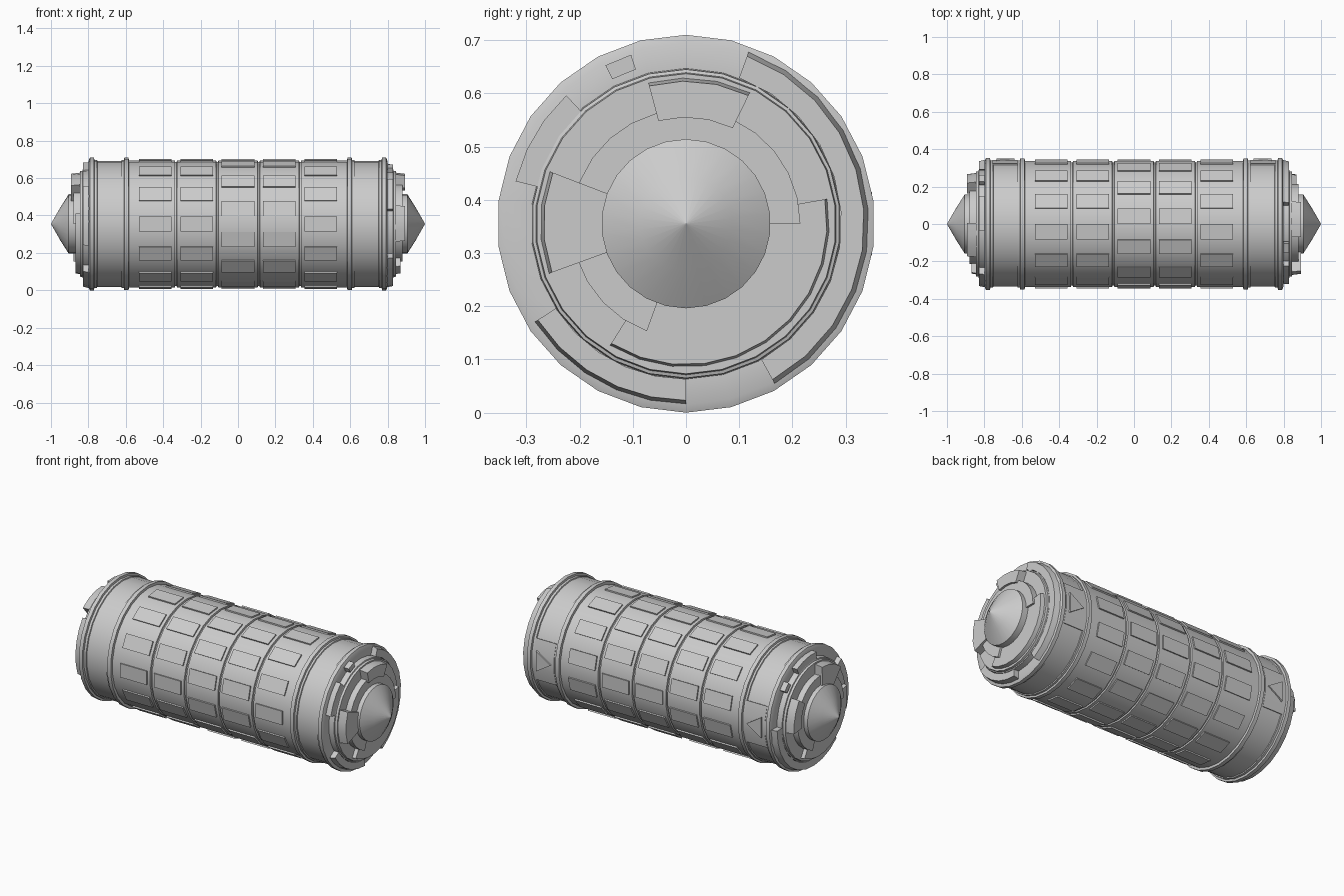
import bpy, bmesh
from math import cos, sin, radians, ceil

if "Cube" in bpy.data.objects:
    bpy.data.objects.remove(bpy.data.objects["Cube"])

CZ, N = 0.355, 26            # axis height, number of sides
STEP = 360 / N


def pt(x, r, a):
    a = radians(a)
    return (x, r * cos(a), CZ + r * sin(a))


def finish(name, bm):
    bmesh.ops.remove_doubles(bm, verts=bm.verts, dist=1e-5)
    bmesh.ops.recalc_face_normals(bm, faces=bm.faces)
    me = bpy.data.meshes.new(name)
    bm.to_mesh(me)
    bm.free()
    ob = bpy.data.objects.new(name, me)
    bpy.context.collection.objects.link(ob)
    bpy.context.view_layer.objects.active = ob
    ob.select_set(True)
    bpy.ops.object.shade_smooth_by_angle(angle=radians(25))
    ob.select_set(False)
    return ob


def lathe(name, profile):
    """Spin (x, radius) points about the long axis; a vertex sits at the top."""
    bm = bmesh.new()
    rings = [[bm.verts.new(pt(x, r, 90 + i * STEP)) for i in range(N)] for x, r in profile]
    for a, b in zip(rings, rings[1:]):
        for i in range(N):
            j = (i + 1) % N
            bm.faces.new((a[i], a[j], b[j], b[i]))
    for ring, (x, r) in ((rings[0], profile[0]), (rings[-1], profile[-1])):
        if r > 0.001:
            bm.faces.new(ring)
    return finish(name, bm)


def add_arc(bm, r0, r1, x0, x1, a0, a1, bevel=0.0):
    """Curved block between two radii, x planes and angles."""
    n = max(1, ceil((a1 - a0) / STEP - 0.01))
    secs = []
    for i in range(n + 1):
        a = a0 + (a1 - a0) * i / n
        secs.append([bm.verts.new(pt(x, r, a)) for x, r in
                     ((x0, r0), (x0, r1), (x1, r1 - bevel), (x1, r0))])
    for s, t in zip(secs, secs[1:]):
        for k in range(4):
            m = (k + 1) % 4
            bm.faces.new((s[k], s[m], t[m], t[k]))
    bm.faces.new(secs[0])
    bm.faces.new(secs[-1])


def arcs(name, specs):
    bm = bmesh.new()
    for s in specs:
        add_arc(bm, *s)
    finish(name, bm)


# main barrel: half profile with ring grooves and flange bands, mirrored
half = [(0.105, 0.340), (0.107, 0.331), (0.115, 0.331), (0.117, 0.340),
        (0.326, 0.340), (0.328, 0.331), (0.336, 0.331), (0.338, 0.340),
        (0.583, 0.340), (0.585, 0.354), (0.608, 0.354), (0.610, 0.343),
        (0.622, 0.343), (0.624, 0.337), (0.752, 0.337), (0.754, 0.343),
        (0.768, 0.343), (0.770, 0.355), (0.792, 0.355), (0.798, 0.340),
        (0.798, 0.292), (0.830, 0.290), (0.832, 0.284), (0.845, 0.282)]
lathe("barrel", [(-x, r) for x, r in reversed(half)] + half)

# raised dial plates on every other facet of the five rings
for k, phase in zip(range(-2, 3), (0, 0, 1, 1, 0)):
    bm = bmesh.new()
    c = k * 0.221
    for j in range(phase, N, 2):
        a = 90 + j * STEP
        add_arc(bm, 0.330, 0.348, c - 0.087, c + 0.087, a + 0.2, a + STEP - 0.2)
    finish("dial_plates_%d" % (k + 3), bm)

OUTER = [(0.292, 0.345, -61, 70, 0.010), (0.292, 0.340, 213, 270, 0.008),
         (0.285, 0.330, 133, 166, 0.0), (0.305, 0.334, 108, 117, 0.0)]
INNER = [(0.10, 0.271, 238, 370, 0.006, 0.868), (0.20, 0.275, 64, 105, 0.007, 0.893),
         (0.15, 0.275, 159, 200, 0.007, 0.893), (0.10, 0.215, 0, 250, 0.0, 0.880)]

for side, s, roll in (("right", 1, 0), ("left", -1, -70)):
    # stepped lugs on the end face
    arcs(side + "_outer_lugs", [(r0, r1, s * 0.79, s * 0.83, a + roll, b + roll, bv)
                                for r0, r1, a, b, bv in OUTER])
    arcs(side + "_inner_lugs", [(r0, r1, s * 0.835, s * x1, a + roll, b + roll, bv)
                                for r0, r1, a, b, bv, x1 in INNER])
    # pointed cap
    lathe(side + "_cone", [(s * 0.84, 0.159), (s * 0.905, 0.159), (s * 0.95, 0.088),
                           (s * 1.0, 0.0003)])
    # index panel with arrow on the back of the end drum
    arcs(side + "_index_panel", [(0.330, 0.345, s * 0.622, s * 0.756,
                                  -1.5 * STEP, 1.5 * STEP)])
    bm = bmesh.new()
    tri = [(0.64, 0.0), (0.735, 0.06), (0.735, -0.06)]
    lo = [bm.verts.new((s * x, 0.325, CZ + z)) for x, z in tri]
    hi = [bm.verts.new((s * x, 0.350, CZ + z)) for x, z in tri]
    bm.faces.new(lo)
    bm.faces.new(hi)
    for i in range(3):
        j = (i + 1) % 3
        bm.faces.new((lo[i], lo[j], hi[j], hi[i]))
    finish(side + "_index_arrow", bm)
